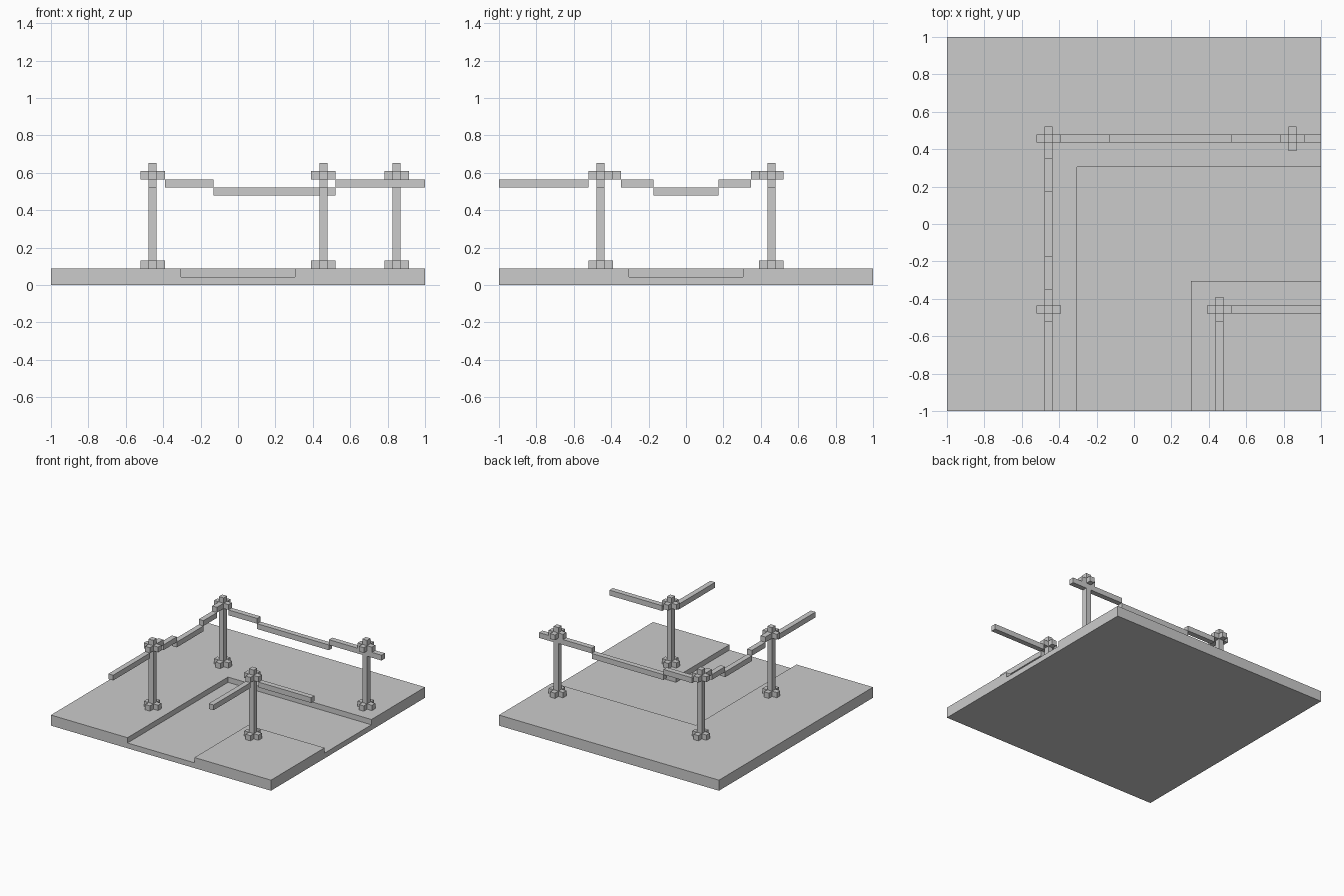
import bpy
import bmesh

if "Cube" in bpy.data.objects:
    bpy.data.objects.remove(bpy.data.objects["Cube"])

U = 2 / 46  # everything sits on a 46 x 46 grid of small cubes


def prism(name, outline, z0, z1):
    """Extrude a counter-clockwise grid outline from z0 to z1 (grid units)."""
    bm = bmesh.new()
    verts = [bm.verts.new((x * U - 1, y * U - 1, z0 * U)) for x, y in outline]
    face = bm.faces.new(verts)
    top = bmesh.ops.extrude_face_region(bm, geom=[face])["geom"]
    bmesh.ops.translate(bm, vec=(0, 0, (z1 - z0) * U),
                        verts=[g for g in top if isinstance(g, bmesh.types.BMVert)])
    bmesh.ops.recalc_face_normals(bm, faces=bm.faces)
    mesh = bpy.data.meshes.new(name)
    bm.to_mesh(mesh)
    bm.free()
    obj = bpy.data.objects.new(name, mesh)
    bpy.context.collection.objects.link(obj)
    return obj


def box(name, x0, x1, y0, y1, z0, z1):
    return prism(name, [(x0, y0), (x1, y0), (x1, y1), (x0, y1)], z0, z1)


def plus(name, x, y, z):
    """Plus-shaped collar around a post whose low corner is (x, y)."""
    pts = [(0, -1), (1, -1), (1, 0), (2, 0), (2, 1), (1, 1),
           (1, 2), (0, 2), (0, 1), (-1, 1), (-1, 0), (0, 0)]
    return prism(name, [(x + a, y + b) for a, b in pts], z, z + 1)


# Ground slab with a sunken corner road
ground = box("ground_slab", 0, 46, 0, 46, 0, 2)
cutter = prism("road_cutter", [(16, -2), (30, -2), (30, 16), (48, 16),
                               (48, 30), (16, 30)], 1, 3)
cut = ground.modifiers.new("road", 'BOOLEAN')
cut.operation = 'DIFFERENCE'
cut.solver = 'EXACT'
cut.object = cutter
bpy.context.view_layer.objects.active = ground
bpy.ops.object.modifier_apply(modifier=cut.name)
bpy.data.objects.remove(cutter)

# Posts with a collar at the foot and near the top
posts = {"back_left": (12, 33), "front_left": (12, 12),
         "front_right": (33, 12), "back_right": (42, 33)}
for name, (x, y) in posts.items():
    box(name + "_post", x, x + 1, y, y + 1, 2, 15)
    plus(name + "_foot_collar", x, y, 2)
    plus(name + "_top_collar", x, y, 13)

# Sagging chains: (start, end, height)
back = [(14, 20, 12), (20, 35, 11), (35, 46, 12)]
left = [(0, 11, 12), (14, 15, 13), (15, 19, 12), (19, 27, 11),
        (27, 31, 12), (31, 32, 13)]
for a, b, z in back:
    box("back_chain", a, b, 33, 34, z, z + 1)
for a, b, z in left:
    box("left_chain", 12, 13, a, b, z, z + 1)
box("corner_chain_side", 35, 46, 12, 13, 12, 13)
box("corner_chain_front", 33, 34, 0, 11, 12, 13)
